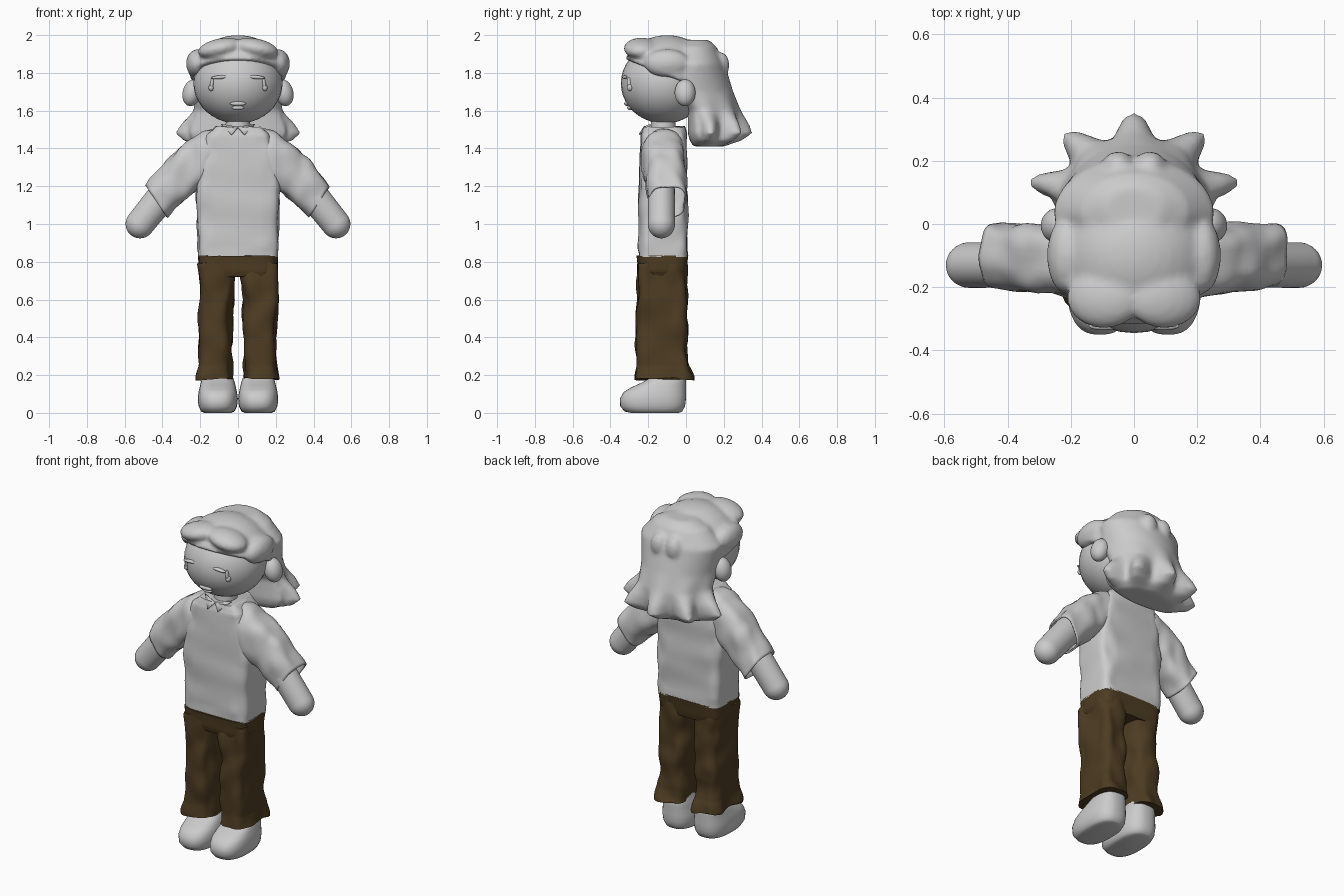
import bpy, bmesh, math
from mathutils import Vector, Matrix, noise

cube = bpy.data.objects.get("Cube")
if cube:
    bpy.data.objects.remove(cube)


def material(name, rgb):
    m = bpy.data.materials.new(name)
    m.use_nodes = True
    m.diffuse_color = (*rgb, 1)
    m.node_tree.nodes["Principled BSDF"].inputs["Base Color"].default_value = (*rgb, 1)
    return m


GREY = material("light grey", (0.6, 0.6, 0.6))
BROWN = material("dark brown", (0.075, 0.045, 0.016))


def finish(bm, name, mat, angle=50):
    bmesh.ops.recalc_face_normals(bm, faces=bm.faces)
    mesh = bpy.data.meshes.new(name)
    bm.to_mesh(mesh)
    bm.free()
    mesh.materials.append(mat)
    ob = bpy.data.objects.new(name, mesh)
    bpy.context.collection.objects.link(ob)
    bpy.ops.object.select_all(action="DESELECT")
    ob.select_set(True)
    bpy.context.view_layer.objects.active = ob
    bpy.ops.object.shade_smooth_by_angle(angle=math.radians(angle))
    return ob


def resample(stations, steps):
    """Insert straight in-between stations."""
    out = []
    for a, b in zip(stations, stations[1:]):
        for i in range(steps):
            out.append([p + (q - p) * i / steps for p, q in zip(a, b)])
    return out + [list(stations[-1])]


def ring(center, u, v, power=2.0, n=40):
    """Superellipse spanned by the half axes u and v."""
    pts = []
    for i in range(n):
        t = 2 * math.pi * i / n
        c, s = math.cos(t), math.sin(t)
        pts.append(Vector(center) + Vector(u) * math.copysign(abs(c) ** (2 / power), c)
                   + Vector(v) * math.copysign(abs(s) ** (2 / power), s))
    return pts


def slab(st, power):
    """Level ring from z, x centre, x half width, y front, y back."""
    z, x, rx, y0, y1 = st
    return ring((x, (y0 + y1) / 2, z), (rx, 0, 0), (0, (y1 - y0) / 2, 0), power)


def loft(bm, rings, caps=(True, True)):
    rows = [[bm.verts.new(p) for p in r] for r in rings]
    n = len(rows[0])
    for a, b in zip(rows, rows[1:]):
        for i in range(n):
            bm.faces.new((a[i], a[(i + 1) % n], b[(i + 1) % n], b[i]))
    for cap, row in zip(caps, (rows[0], rows[-1])):
        if cap:
            bm.faces.new(row)


def wrinkle(bm, amount, freq, zmin=-1.0):
    """Push the cloth in and out with stretched noise."""
    bm.normal_update()
    moves = []
    for v in bm.verts:
        p = Vector((v.co.x * freq, v.co.y * freq, v.co.z * freq * 0.6))
        moves.append(v.normal * noise.noise(p) * amount if v.co.z > zmin else Vector())
    for v, m in zip(bm.verts, moves):
        v.co += m


def ball(bm, center, radii, turn=0.0):
    mat = (Matrix.Translation(center) @ Matrix.Rotation(turn, 4, "Y")
           @ Matrix.Diagonal((*radii, 1)))
    return bmesh.ops.create_uvsphere(bm, u_segments=32, v_segments=20, radius=1, matrix=mat)["verts"]


# Head and neck
HEAD, HEAD_R = (0, -0.115, 1.745), (0.236, 0.23, 0.213)
bm = bmesh.new()
ball(bm, HEAD, HEAD_R)
finish(bm, "head", GREY)
bm = bmesh.new()
loft(bm, [slab(s, 2) for s in ((1.46, 0, 0.07, -0.19, -0.05), (1.6, 0, 0.06, -0.18, -0.06))])
finish(bm, "neck", GREY)


def face_y(x, z):
    k = 1 - (x / HEAD_R[0]) ** 2 - ((z - HEAD[2]) / HEAD_R[2]) ** 2
    return HEAD[1] - HEAD_R[1] * math.sqrt(max(k, 0))


# Lips
bm = bmesh.new()
for z, w in ((1.637, 0.042), (1.615, 0.032)):
    ball(bm, (0, face_y(0, z), z), (w, 0.014, 0.012))
finish(bm, "lips", GREY)

# Hair: cap cut along the hairline, scalloped back, puffs; all fused
bm = bmesh.new()
cap = ball(bm, (0, -0.10, 1.775), (0.262, 0.25, 0.225))
geom = cap + list(bm.edges) + list(bm.faces)
cut = bmesh.ops.bisect_plane(bm, geom=geom, plane_co=(0, -0.34, 1.88), plane_no=(0, 0.17, 0.43),
                             clear_inner=True)
bmesh.ops.holes_fill(bm, edges=[e for e in bm.edges if e.is_boundary])
rows = []
for z, cy, rx, back, front, amp in resample((
        (1.975, 0.06, 0.09, 0.06, 0.1, 0), (1.94, 0.04, 0.17, 0.12, 0.1, 0),
        (1.85, 0.03, 0.255, 0.175, 0.1, 0), (1.70, 0.03, 0.235, 0.22, 0.08, 0),
        (1.60, 0.07, 0.23, 0.215, 0.06, 0.03), (1.53, 0.09, 0.27, 0.215, 0.08, 0.14),
        (1.48, 0.09, 0.285, 0.22, 0.08, 0.2), (1.44, 0.09, 0.26, 0.18, 0.07, 0.12),
        (1.41, 0.09, 0.19, 0.11, 0.05, 0)), 3):
    row = []
    for i in range(96):
        t = 2 * math.pi * i / 96
        c, s = math.cos(t), math.sin(t)
        k = 1 + amp * math.cos(9 * (t - math.pi / 2)) * (s > -0.35)
        row.append(Vector((rx * c * k, cy + (back if s > 0 else front) * s * k, z)))
    rows.append(row)
loft(bm, rows)
for sx in (-1, 1):
    ball(bm, (sx * 0.095, -0.235, 1.93), (0.12, 0.095, 0.052), sx * 0.2)
    ball(bm, (sx * 0.215, -0.10, 1.85), (0.06, 0.12, 0.075))
    ball(bm, (sx * 0.05, 0.185, 1.84), (0.05, 0.045, 0.07))
hair = finish(bm, "hair", GREY, 180)
rem = hair.modifiers.new("fuse", "REMESH")
rem.mode, rem.voxel_size, rem.use_smooth_shade = "VOXEL", 0.013, True
smo = hair.modifiers.new("soften", "SMOOTH")
smo.factor, smo.iterations = 0.5, 5

# Shirt body
bm = bmesh.new()
body = resample(((0.825, 0, 0.212, -0.25, 0.01), (1.0, 0, 0.215, -0.25, 0.008),
                 (1.2, 0, 0.222, -0.25, 0.005), (1.35, 0, 0.2, -0.245, 0.005),
                 (1.47, 0, 0.165, -0.24, 0.0), (1.515, 0, 0.12, -0.225, -0.01)), 8)
loft(bm, [slab(s, 6) for s in body])
wrinkle(bm, 0.012, 14, 0.85)
finish(bm, "shirt_body", GREY)

# Collar flaps
bm = bmesh.new()
for sx in (-1, 1):
    tri = [bm.verts.new((sx * x, y, z)) for x, y, z in
           ((0.0, -0.225, 1.515), (0.09, -0.19, 1.53), (0.035, -0.25, 1.475))]
    bm.faces.new(tri)
collar = finish(bm, "collar", GREY)
collar.modifiers.new("thickness", "SOLIDIFY").thickness = 0.008

for sx, side in ((1, "left"), (-1, "right")):
    # Eyelid band and tear
    bm = bmesh.new()
    for x, z, r, turn in ((0.095, 1.777, (0.048, 0.013, 0.01), 0.08),
                          (0.138, 1.745, (0.009, 0.012, 0.032), -0.1),
                          (0.142, 1.722, (0.014, 0.015, 0.018), 0)):
        ball(bm, (sx * x, face_y(x, z), z), r, sx * turn)
    finish(bm, side + "_eye_and_tear", GREY)

    # Ear
    bm = bmesh.new()
    ball(bm, (sx * 0.243, -0.005, 1.695), (0.05, 0.055, 0.072), sx * -0.25)
    finish(bm, side + "_ear", GREY)

    # Sleeve: top and bottom edge points, then front and back
    bm = bmesh.new()
    rows = []
    for tx, tz, bx, bz, y0, y1 in resample((
            (0.09, 1.515, 0.13, 1.2, -0.235, -0.01), (0.19, 1.49, 0.2, 1.19, -0.235, -0.005),
            (0.32, 1.40, 0.26, 1.145, -0.22, 0.0), (0.42, 1.29, 0.32, 1.09, -0.21, 0.0),
            (0.487, 1.2, 0.375, 1.035, -0.205, 0.005)), 7):
        mid = (sx * (tx + bx) / 2, (y0 + y1) / 2, (tz + bz) / 2)
        rows.append(ring(mid, (sx * (tx - bx) / 2, 0, (tz - bz) / 2),
                         (0, (y1 - y0) / 2, 0), 2.7))
    loft(bm, rows, (True, False))
    wrinkle(bm, 0.014, 13)
    sleeve = finish(bm, side + "_sleeve", GREY)
    sleeve.modifiers.new("thickness", "SOLIDIFY").thickness = 0.008

    # Arm with rounded hand
    bm = bmesh.new()
    start, end = Vector((sx * 0.33, -0.13, 1.235)), Vector((sx * 0.519, -0.13, 1.0))
    axis = (end - start).normalized()
    across = axis.cross(Vector((0, 1, 0)))
    rows = [ring(start, across * 0.082, (0, 0.07, 0))]
    for i in range(9):
        a = math.radians(i * 10.5)
        r = math.cos(a) * 0.076
        rows.append(ring(end + axis * math.sin(a) * 0.076, across * r, (0, r * 0.95, 0)))
    loft(bm, rows)
    finish(bm, side + "_arm", GREY)

    # Trouser leg
    bm = bmesh.new()
    leg = resample(((0.8, sx * 0.11, 0.098, -0.255, 0.0), (0.6, sx * 0.117, 0.088, -0.255, 0.0),
                    (0.4, sx * 0.118, 0.085, -0.26, 0.005), (0.25, sx * 0.12, 0.087, -0.26, 0.015),
                    (0.18, sx * 0.124, 0.097, -0.268, 0.035)), 12)
    loft(bm, [slab(s, 3.6) for s in leg])
    wrinkle(bm, 0.022, 13)
    finish(bm, side + "_trouser_leg", BROWN)

    # Foot
    bm = bmesh.new()
    foot = ((0.005, 0.07, -0.29, -0.04), (0.012, 0.088, -0.325, -0.02), (0.04, 0.102, -0.348, -0.005),
            (0.08, 0.106, -0.35, 0.0), (0.115, 0.102, -0.33, 0.0), (0.14, 0.096, -0.29, 0.0),
            (0.165, 0.09, -0.235, 0.0), (0.19, 0.082, -0.19, -0.003), (0.24, 0.07, -0.16, -0.01))
    loft(bm, [slab((z - 0.005, sx * 0.107, rx, y0, y1), 2.6)
              for z, rx, y0, y1 in resample(foot, 2)])
    finish(bm, side + "_foot", GREY)

# Trouser hips
bm = bmesh.new()
hips = resample(((0.72, 0, 0.19, -0.245, -0.005), (0.75, 0, 0.207, -0.255, 0.003),
                 (0.832, 0, 0.212, -0.262, 0.012)), 5)
loft(bm, [slab(s, 5) for s in hips])
wrinkle(bm, 0.008, 14)
finish(bm, "trouser_hips", BROWN)
